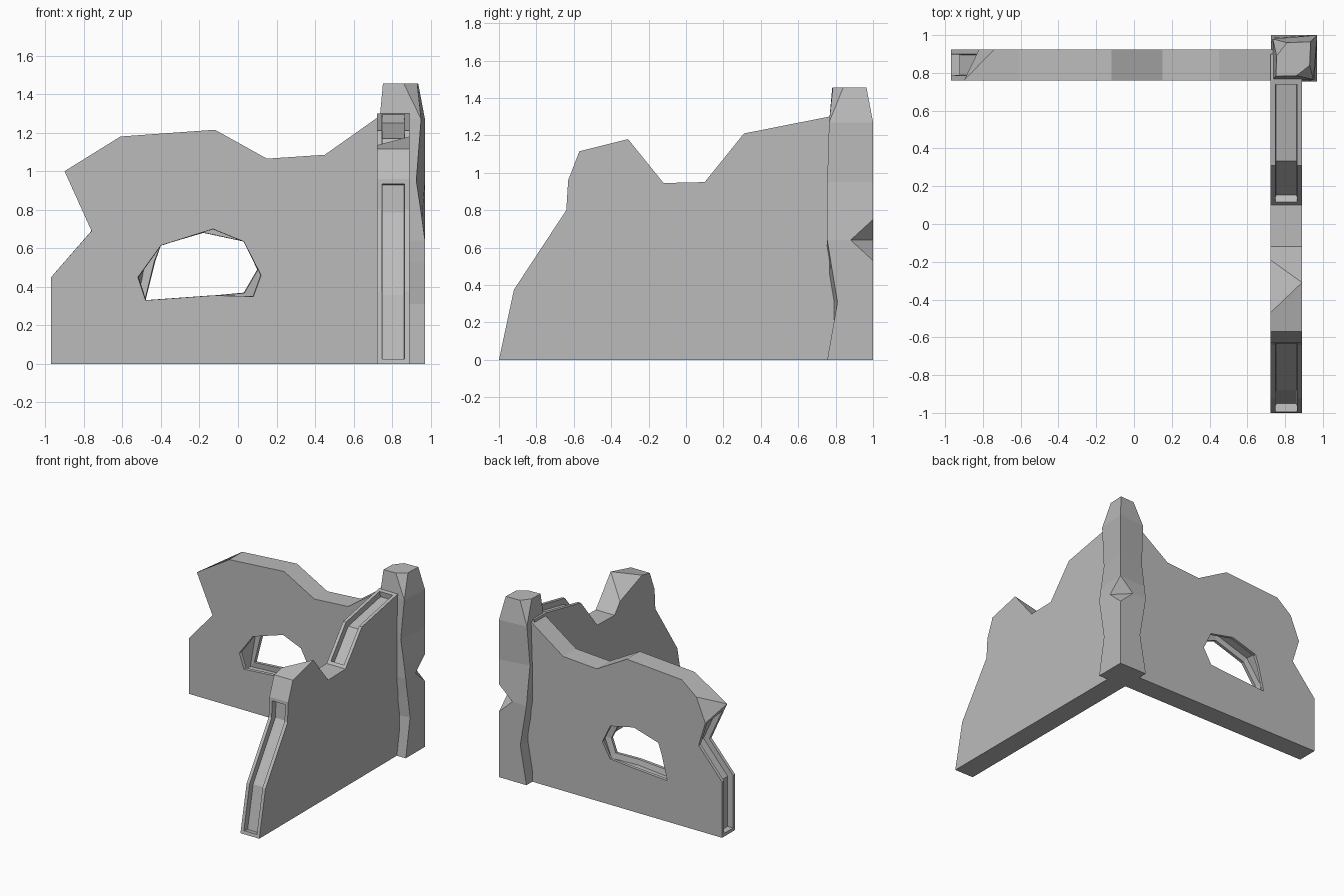
import bpy
import bmesh

cube = bpy.data.objects.get("Cube")
if cube:
    bpy.data.objects.remove(cube, do_unlink=True)

stone = bpy.data.materials.new("grey_stone")
stone.use_nodes = True
stone.diffuse_color = (0.5, 0.5, 0.5, 1)
stone.node_tree.nodes["Principled BSDF"].inputs["Base Color"].default_value = (0.5, 0.5, 0.5, 1)


class Shape:
    """Mesh builder that shares coincident vertices and skips collapsed faces."""

    def __init__(self):
        self.bm = bmesh.new()
        self.cache = {}

    def vert(self, co):
        key = tuple(round(c, 4) for c in co)
        if key not in self.cache:
            self.cache[key] = self.bm.verts.new(key)
        return self.cache[key]

    def face(self, points):
        verts = list(dict.fromkeys(self.vert(p) for p in points))
        return self.bm.faces.new(verts) if len(verts) > 2 else None

    def fill(self, loops):
        edges = []
        for loop in loops:
            verts = list(dict.fromkeys(self.vert(p) for p in loop))
            for a, b in zip(verts, verts[1:] + verts[:1]):
                edges.append(self.bm.edges.get((a, b)) or self.bm.edges.new((a, b)))
        bmesh.ops.triangle_fill(self.bm, use_beauty=True, edges=edges)

    def finish(self, name):
        mesh = bpy.data.meshes.new(name)
        self.bm.to_mesh(mesh)
        self.bm.free()
        mesh.materials.append(stone)
        obj = bpy.data.objects.new(name, mesh)
        bpy.context.collection.objects.link(obj)


def wall(name, place, sides, loops, grooves):
    """Slab between two outlines; each groove is a (loop, edge numbers) run."""
    shape = Shape()
    solid = [[[place(p, s) for p in pair[i]] for pair in loops]
             for i, s in enumerate(sides)]
    rims = []
    for near, far in zip(*solid):
        n = len(near)
        rims.append([shape.face((near[i], near[(i + 1) % n], far[(i + 1) % n], far[i]))
                     for i in range(n)])
    for side in solid:
        shape.fill(side)
    bmesh.ops.recalc_face_normals(shape.bm, faces=shape.bm.faces[:])
    for loop, run in grooves:
        bmesh.ops.inset_region(shape.bm, faces=[rims[loop][i] for i in run],
                               thickness=0.026, use_even_offset=True)
        bmesh.ops.inset_region(shape.bm, faces=[rims[loop][i] for i in run],
                               thickness=0.003, depth=-0.045, use_even_offset=True)
    shape.finish(name)


# Back wall with a broken window opening
shared = [(-0.61, 1.18), (-0.12, 1.215), (0.15, 1.065), (0.45, 1.085),
          (0.74, 1.29), (0.85, 1.29), (0.85, 0)]
base = [(-0.97, 0), (-0.97, 0.45), (-0.76, 0.69)]
front_outline = base + [(-0.9, 1.0), (-0.9, 1.0)] + shared
back_outline = base + [(-0.82, 0.885), (-0.74, 1.075)] + shared
front_hole = [(-0.48, 0.33), (-0.13, 0.355), (0.08, 0.35), (0.12, 0.46),
              (0.03, 0.635), (-0.13, 0.7), (-0.4, 0.615), (-0.52, 0.45)]
back_hole = [(-0.48, 0.33), (-0.13, 0.355), (0.03, 0.37), (0.1, 0.49),
             (0.03, 0.635), (-0.18, 0.68), (-0.4, 0.615), (-0.43, 0.53)]
wall("back_wall", lambda p, s: (p[0], s, p[1]), (0.76, 0.925),
     [(front_outline, back_outline), (front_hole, back_hole)],
     [(0, range(3)), (1, range(8))])

# Side wall with a chipped crest
start = [(-1, 0), (-0.92, 0.375), (-0.64, 0.8), (-0.63, 0.96), (-0.57, 1.115)]
end = [(-0.12, 0.945), (0.1, 0.95), (0.31, 1.21), (0.765, 1.3), (0.9, 1.3), (0.9, 0)]
wall("side_wall", lambda p, s: (s, p[0], p[1]), (0.722, 0.89),
     [(start + [(-0.47, 1.135), (-0.19, 1.03)] + end,
       start + [(-0.31, 1.18), (-0.31, 1.18)] + end)],
     [(0, range(3)), (0, (8, 9))])

# Corner pillar: rings mirrored across the diagonal, with a notch in the outer edge
inner, outer = (0.725, 0.755), (0.97, 1.0)
levels = [  # height, inner corner, two side corner points, outer corner
    (0, inner, (0.97, 0.755), (0.97, 0.755), outer),
    (0.31, inner, (0.97, 0.81), (0.97, 0.81), outer),
    (0.53, inner, (0.97, 0.773), (0.97, 0.773), outer),
    (0.64, inner, (0.97, 0.755), (0.97, 0.755), (0.97, 0.88)),
    (0.75, inner, (0.955, 0.755), (0.955, 0.755), outer),
    (0.95, inner, (0.925, 0.755), (0.925, 0.755), outer),
    (1.27, (0.735, 0.765), (0.95, 0.765), (0.95, 0.765), outer),
    (1.455, (0.752, 0.782), (0.86, 0.785), (0.93, 0.84), (0.935, 0.965)),
]
pillar = Shape()
rings = []
for z, *half in levels:
    mirrored = [(y - 0.03, x + 0.03) for x, y in reversed(half[1:])]
    rings.append([(x, y, z) for x, y in half + mirrored])
for low, high in zip(rings, rings[1:]):
    n = len(low)
    for i in range(n):
        j = (i + 1) % n
        pillar.face((low[i], low[j], high[j], high[i]))
pillar.face(rings[0])
pillar.face(rings[-1])
bmesh.ops.recalc_face_normals(pillar.bm, faces=pillar.bm.faces[:])
pillar.finish("corner_pillar")
